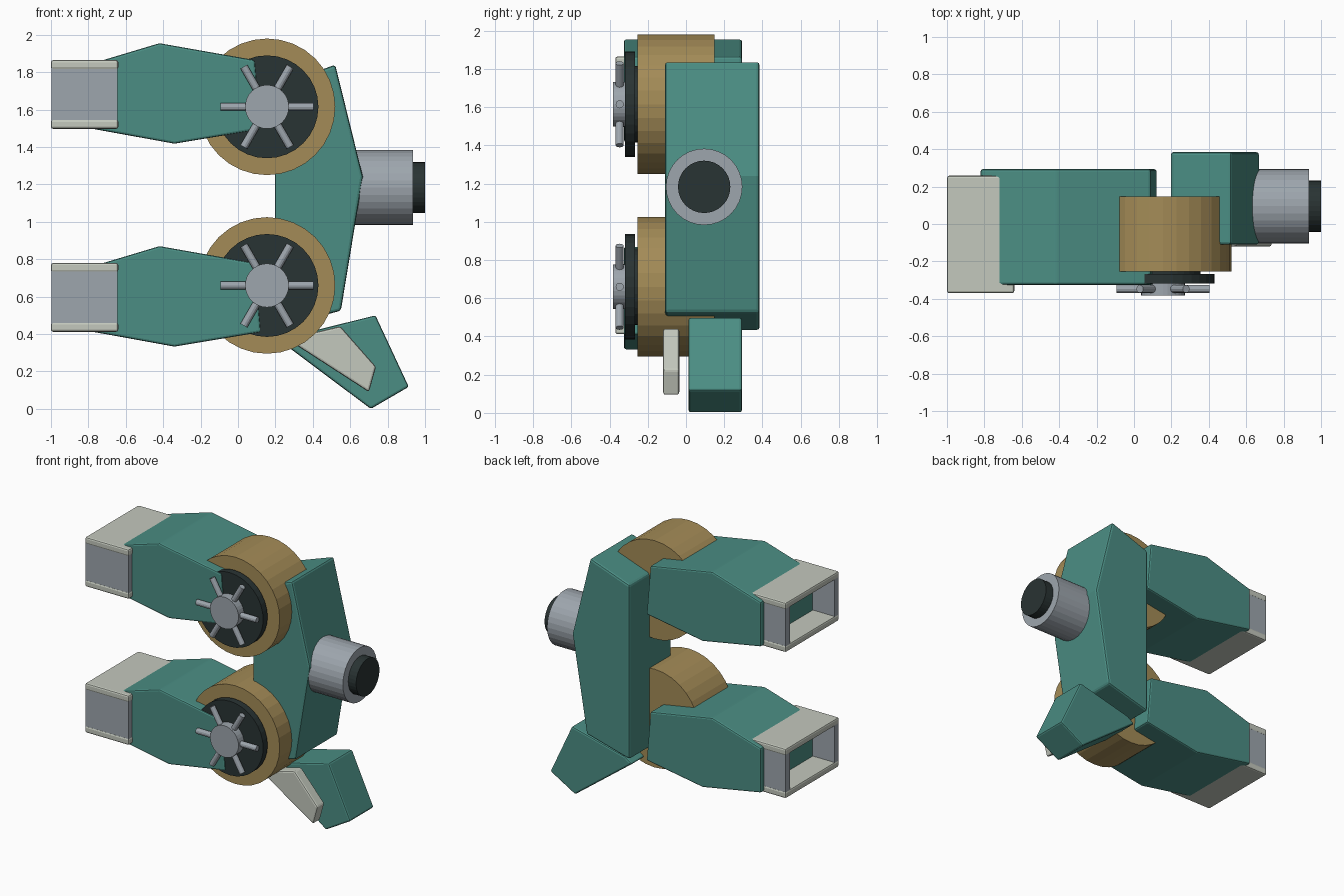
import bpy, bmesh, math
from mathutils import Vector

if "Cube" in bpy.data.objects:
    bpy.data.objects.remove(bpy.data.objects["Cube"])


def material(name, rgb):
    m = bpy.data.materials.new(name)
    m.diffuse_color = (*rgb, 1)
    m.use_nodes = True
    m.node_tree.nodes["Principled BSDF"].inputs["Base Color"].default_value = m.diffuse_color
    return m


TEAL = material("teal paint", (0.070, 0.27, 0.23))
BRASS = material("brass", (0.37, 0.26, 0.095))
PALE = material("pale grey", (0.55, 0.58, 0.51))
STEEL = material("steel grey", (0.34, 0.38, 0.42))
DARK = material("near black", (0.022, 0.033, 0.033))


def finish(name, bm, mat, bevel=0.0):
    bmesh.ops.recalc_face_normals(bm, faces=bm.faces)
    mesh = bpy.data.meshes.new(name)
    bm.to_mesh(mesh)
    bm.free()
    mesh.materials.append(mat)
    ob = bpy.data.objects.new(name, mesh)
    bpy.context.collection.objects.link(ob)
    if bevel:
        mod = ob.modifiers.new("soft edges", 'BEVEL')
        mod.width = bevel
        mod.segments = 2
        mod.limit_method = 'ANGLE'
        mod.angle_limit = math.radians(25)
    return ob


def slab(name, profile, y0, y1, mat, bevel=0.012):
    """Extrude an x-z outline from y0 to y1."""
    bm = bmesh.new()
    face = bm.faces.new([bm.verts.new((x, y0, z)) for x, z in profile])
    ext = bmesh.ops.extrude_face_region(bm, geom=[face])
    moved = [v for v in ext["geom"] if isinstance(v, bmesh.types.BMVert)]
    bmesh.ops.translate(bm, verts=moved, vec=(0, y1 - y0, 0))
    return finish(name, bm, mat, bevel)


def box(name, x0, x1, y0, y1, z0, z1, mat, bevel=0.012):
    return slab(name, [(x0, z0), (x1, z0), (x1, z1), (x0, z1)], y0, y1, mat, bevel)


def rod(name, start, end, radius, mat, sides=32):
    """Cylinder between two points."""
    a, b = Vector(start), Vector(end)
    bm = bmesh.new()
    bmesh.ops.create_cone(bm, cap_ends=True, segments=sides, radius1=radius,
                          radius2=radius, depth=(b - a).length)
    ob = finish(name, bm, mat)
    ob.location = (a + b) / 2
    ob.rotation_mode = 'QUATERNION'
    ob.rotation_quaternion = Vector((0, 0, 1)).rotation_difference(b - a)
    return ob


# Upper and lower arms: z drop of the casing, height of the wheel axis
for label, drop, axis in (("upper", 0.0, 1.615), ("lower", 1.085, 0.66)):
    # Tapered casing
    outline = [(-0.82, 1.505), (-0.34, 1.418), (0.122, 1.495),
               (0.09, 1.865), (-0.42, 1.955), (-0.82, 1.835)]
    slab(label + "_casing", [(x, z - drop) for x, z in outline], -0.325, 0.293, TEAL)

    # Open muzzle: pale top and bottom plates, steel side walls
    for side, z0, z1 in (("top", 1.815, 1.865), ("bottom", 1.497, 1.547)):
        box(f"{label}_muzzle_{side}", -1, -0.64, -0.37, 0.258, z0 - drop, z1 - drop, PALE)
    for side, y0, y1 in (("front", -0.366, -0.318), ("back", 0.206, 0.254)):
        box(f"{label}_muzzle_{side}", -0.997, -0.643, y0, y1,
            1.535 - drop, 1.827 - drop, STEEL, 0)

    # Drum with dark disc and hub
    cx = 0.155
    rod(label + "_drum", (cx, -0.253, axis), (cx, 0.148, axis), 0.365, BRASS)
    rod(label + "_disc", (cx, -0.318, axis), (cx, -0.267, axis), 0.275, DARK)
    rod(label + "_disc_shaft", (cx, -0.27, axis), (cx, -0.24, axis), 0.20, DARK)
    rod(label + "_hub", (cx, -0.382, axis), (cx, -0.312, axis), 0.117, STEEL)

    # Six radial spokes
    for i in range(6):
        a = math.radians(60 * i)
        dx, dz = math.cos(a), math.sin(a)
        rod(f"{label}_spoke_{i + 1}", (cx + 0.08 * dx, -0.347, axis + 0.08 * dz),
            (cx + 0.248 * dx, -0.347, axis + 0.248 * dz), 0.021, STEEL, 12)

# Main body spine
slab("body", [(0.197, 0.43), (0.55, 0.525), (0.668, 1.24), (0.52, 1.84), (0.197, 1.725)],
     -0.11, 0.385, TEAL, 0.015)

# Side nozzle
rod("nozzle", (0.60, 0.095, 1.183), (0.935, 0.095, 1.183), 0.2, STEEL)
rod("nozzle_core", (0.88, 0.095, 1.183), (1.0, 0.095, 1.183), 0.137, DARK)

# Tail fin and its pale side plate
slab("tail_fin", [(0.24, 0.352), (0.71, 0.0), (0.913, 0.118), (0.735, 0.5), (0.30, 0.392)],
     0.013, 0.293, TEAL)
slab("fin_plate", [(0.29, 0.355), (0.70, 0.09), (0.738, 0.225), (0.547, 0.442), (0.31, 0.385)],
     -0.12, -0.035, PALE)
